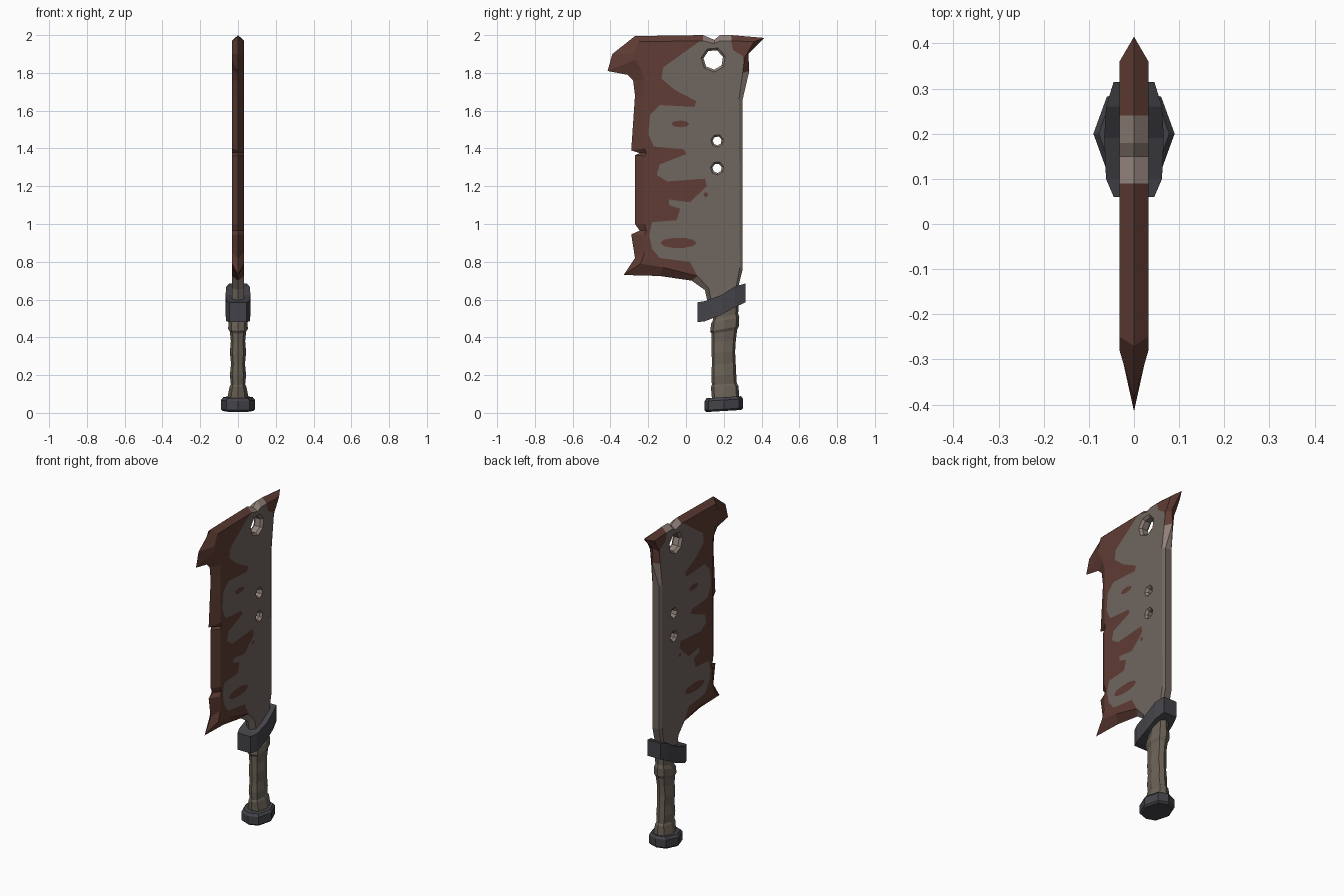
import bpy, bmesh, math
from mathutils import Vector
from mathutils.geometry import delaunay_2d_cdt

if "Cube" in bpy.data.objects:
    bpy.data.objects.remove(bpy.data.objects["Cube"])


def material(name, r, g, b):
    m = bpy.data.materials.new(name)
    lin = [((c / 255 + 0.055) / 1.055) ** 2.4 for c in (r, g, b)]
    m.diffuse_color = (*lin, 1)
    m.use_nodes = True
    m.node_tree.nodes["Principled BSDF"].inputs["Base Color"].default_value = m.diffuse_color
    return m


STEEL, RUST, BARE = 0, 1, 2
blade_mats = [material("worn steel", 112, 102, 95), material("rust", 95, 60, 52),
              material("bare metal", 143, 127, 120)]
iron = material("dark iron", 67, 67, 73)
wrap = material("grip wrap", 106, 97, 86)


def make_object(name, bm, mats):
    mesh = bpy.data.meshes.new(name)
    bm.to_mesh(mesh)
    bm.free()
    for m in mats:
        mesh.materials.append(m)
    ob = bpy.data.objects.new(name, mesh)
    bpy.context.collection.objects.link(ob)
    return ob


def inside(p, poly):
    hit = False
    for a, b in zip(poly, poly[1:] + poly[:1]):
        if (a[1] > p[1]) != (b[1] > p[1]):
            if p[0] < (b[0] - a[0]) * (p[1] - a[1]) / (b[1] - a[1]) + a[0]:
                hit = not hit
    return hit


def ellipse(cy, cz, ry, rz, n, turn=0.0):
    return [(cy + ry * math.cos(turn + 2 * math.pi * i / n),
             cz + rz * math.sin(turn + 2 * math.pi * i / n)) for i in range(n)]


def loft(name, rings, mat):
    """Skin closed rings of points and cap both ends."""
    bm = bmesh.new()
    vs = [[bm.verts.new(p) for p in ring] for ring in rings]
    for a, b in zip(vs, vs[1:]):
        for i in range(len(a)):
            j = (i + 1) % len(a)
            bm.faces.new((a[i], a[j], b[j], b[i]))
    bm.faces.new(vs[0])
    bm.faces.new(vs[-1])
    bmesh.ops.recalc_face_normals(bm, faces=bm.faces)
    return make_object(name, bm, [mat])


# Blade: (edge y, edge z, flat y, flat z, colour of the bevel to the next point)
HALF = 0.032
rim = [
    (-.415, 1.81, -.27, 1.87, RUST), (-.39, 1.90, -.28, 1.90, RUST),
    (-.27, 1.995, -.25, 1.965, RUST), (.09, 2.0, .09, 1.97, BARE),
    (.15, 1.975, .15, 1.955, BARE), (.18, 2.0, .18, 1.97, BARE),
    (.24, 2.0, .24, 1.97, RUST), (.415, 1.985, .36, 1.965, RUST),
    (.33, 1.90, .31, 1.88, RUST), (.335, 1.81, .30, 1.80, BARE),
    (.30, 1.66, .28, 1.66, STEEL), (.30, .76, .285, .77, STEEL),
    (.27, .64, .26, .64, STEEL), (.25, .56, .24, .56, STEEL),
    (.12, .56, .14, .56, STEEL), (.10, .65, .12, .66, BARE),
    (.03, .70, .06, .725, RUST), (-.14, .725, -.12, .77, RUST),
    (-.33, .73, -.24, .79, RUST), (-.27, .82, -.22, .85, RUST),
    (-.29, .945, -.22, .94, RUST), (-.245, .965, -.21, .965, RUST),
    (-.27, 1.0, -.22, 1.0, RUST), (-.27, 1.365, -.22, 1.36, RUST),
    (-.245, 1.375, -.21, 1.375, RUST), (-.29, 1.39, -.22, 1.40, RUST),
    (-.27, 1.68, -.22, 1.68, RUST), (-.28, 1.76, -.22, 1.76, RUST),
    (-.31, 1.79, -.24, 1.82, RUST)]
SPINE = (10, 11, 12, 13)          # blunt part of the rim
flat = [(p[2], p[3]) for p in rim]

# Rust patches on the flats
drips = [
    (.09, 1.98), (.02, 1.93), (-.12, 1.83), (-.13, 1.77), (-.06, 1.71),
    (.055, 1.65), (.045, 1.62), (-.14, 1.63), (-.19, 1.58), (-.20, 1.475),
    (-.17, 1.41), (-.01, 1.395), (0, 1.37), (-.14, 1.315), (-.155, 1.26),
    (-.10, 1.225), (.10, 1.24), (.11, 1.20), (.02, 1.115), (-.09, 1.13),
    (-.09, 1.10), (-.03, 1.08), (-.05, 1.02), (-.18, 1.01), (-.195, .94),
    (-.18, .87), (-.14, .82), (.02, .80), (.055, .735), (.07, .69),
    (-.6, .6), (-.6, 2.1), (.09, 2.1)]
corner = [(.24, 2.1), (.24, 1.96), (.25, 1.92), (.30, 1.89), (.32, 1.80), (.6, 1.8), (.6, 2.1)]
patches = [drips, corner, ellipse(-.03, 1.53, .048, .018, 8),
           ellipse(.105, 1.155, .013, .013, 6), ellipse(-.04, .90, .096, .028, 10)]

# Holes: centre y, z, radius, chipped rim radius, sides
holes = [(.145, 1.87, .053, .066, 7), (.165, 1.44, .024, .034, 7), (.165, 1.295, .025, .036, 7)]
hole_rims = [ellipse(y, z, r2, r2, n, .3) for y, z, r, r2, n in holes]

bm = bmesh.new()


def strip(a, b, colours):
    n = len(a)
    for i in range(n):
        j = (i + 1) % n
        f = bm.faces.new((a[i], a[j], b[j], b[i]))
        f.material_index = colours[i]


# Flat side, cut along the rust outlines and holes
pts, edges = [], []
for loop in [flat] + patches + hole_rims:
    s, n = len(pts), len(loop)
    pts += [Vector(p) for p in loop]
    edges += [(s + i, s + (i + 1) % n) for i in range(n)]
out = delaunay_2d_cdt(pts, edges, [], 0, 1e-5)
sheet = [bm.verts.new((HALF, p[0], p[1])) for p in out[0]]
for tri in out[2]:
    c = sum((out[0][i] for i in tri), Vector((0, 0))) / len(tri)
    if inside(c, flat) and not any(inside(c, h) for h in hole_rims):
        f = bm.faces.new([sheet[i] for i in tri])
        f.normal_update()
        if f.normal.x < 0:
            f.normal_flip()
        f.material_index = RUST if any(inside(c, p) for p in patches) else STEEL
bmesh.ops.delete(bm, geom=[v for v in bm.verts if not v.link_faces], context='VERTS')

# Bevelled rim
colours = [p[4] for p in rim]
ring_flat = [bm.verts.new((HALF, p[2], p[3])) for p in rim]
ring_edge = [bm.verts.new((.022 if i in SPINE else 0, p[0], p[1])) for i, p in enumerate(rim)]
ring_mid = [bm.verts.new((0, p[0], p[1])) for p in rim]
strip(ring_flat, ring_edge, colours)
strip(ring_edge, ring_mid, colours)

# Chipped hole walls
for (y, z, r, r2, n), loop in zip(holes, hole_rims):
    bore = ellipse(y, z, r, r, n, .3)
    a = [bm.verts.new((HALF, *p)) for p in loop]
    b = [bm.verts.new((.018, *p)) for p in bore]
    c = [bm.verts.new((0, *p)) for p in bore]
    strip(a, b, [BARE] * n)
    strip(b, c, [BARE] * n)

bmesh.ops.remove_doubles(bm, verts=bm.verts, dist=1e-4)
blade = make_object("blade", bm, blade_mats)
mirror = blade.modifiers.new("other side", 'MIRROR')
mirror.use_axis = (True, False, False)
mirror.merge_threshold = 0.0005

# Guard: slanted iron band, columns of (y, low z, high z, half width)
columns = [(.06, .48, .585, .045), (.10, .485, .592, .062), (.19, .52, .625, .066),
           (.26, .56, .67, .062), (.315, .585, .685, .045)]
loft("guard", [[(-w, y, lo), (w, y, lo), (w, y, hi), (-w, y, hi)]
               for y, lo, hi, w in columns], iron)

# Eight-sided plan shared by grip and pommel
PLAN = [(1, 0), (.67, .8), (0, 1), (-.67, .8), (-1, 0), (-.67, -.8), (0, -1), (.67, -.8)]


def ring(z, cy, ry, rx, tilt):
    return [(rx * u, cy + ry * v, z + tilt * ry * v) for u, v in PLAN]


# Grip: wrapped handle, (z, centre y, y radius, x radius, tilt)
grip = [(.07, .21, .072, .058, .05), (.14, .205, .073, .044, .05), (.152, .203, .066, .038, .05),
        (.20, .20, .066, .043, .05), (.26, .20, .063, .037, .08), (.32, .198, .062, .043, .08),
        (.38, .20, .064, .038, .1), (.43, .203, .068, .043, .15), (.445, .204, .076, .052, .18),
        (.49, .208, .074, .050, .2), (.51, .21, .066, .042, .25), (.60, .215, .068, .044, .3)]
loft("grip", [ring(*g) for g in grip], wrap)

# Pommel: chamfered iron cap
pommel = [(.01, .2, .092, .08, .06), (.02, .2, .102, .09, .06),
          (.068, .2, .102, .09, .06), (.083, .2, .092, .078, .06)]
loft("pommel", [ring(*p) for p in pommel], iron)
